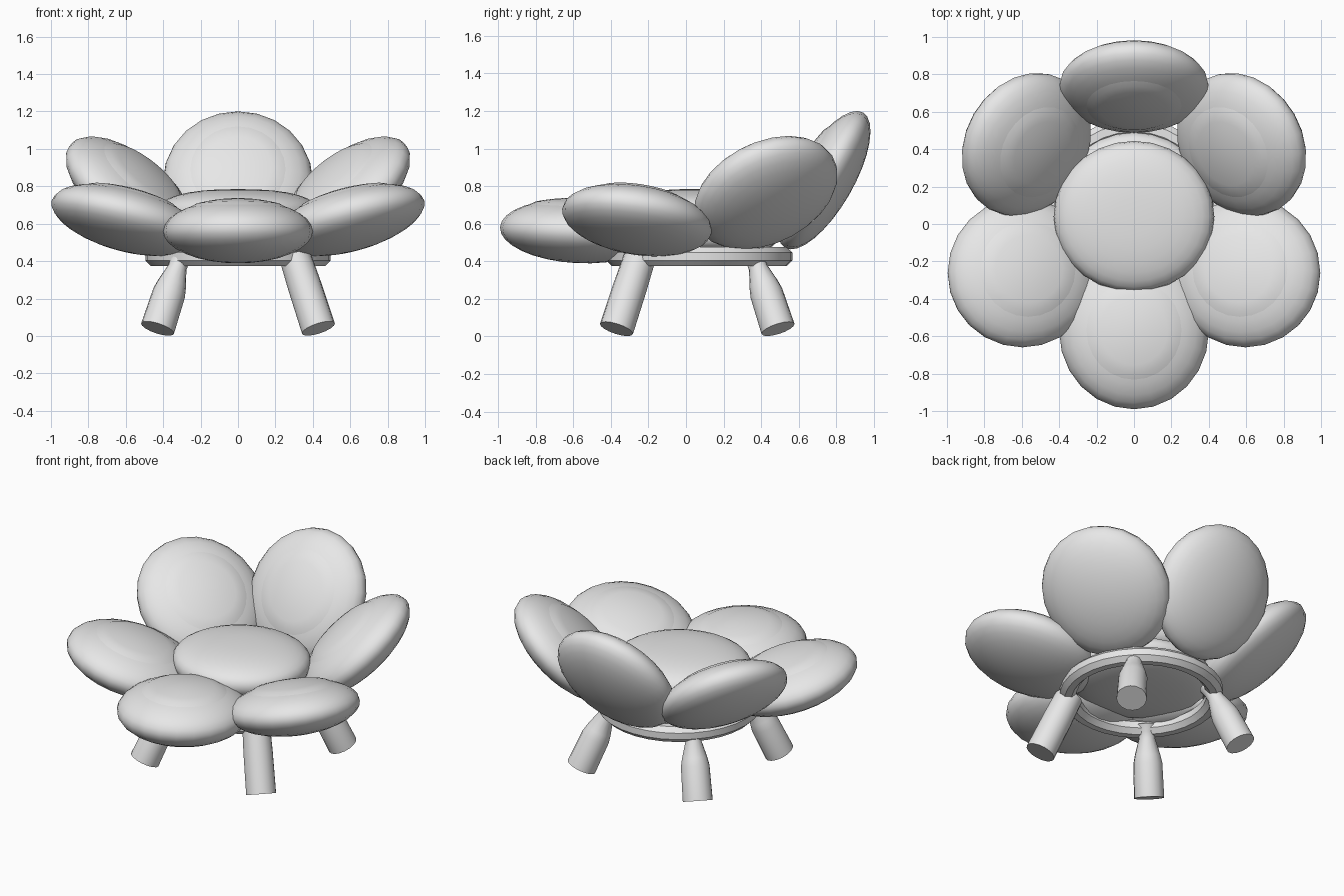
import bpy, bmesh, math
from mathutils import Matrix, Vector

if "Cube" in bpy.data.objects:
    bpy.data.objects.remove(bpy.data.objects["Cube"])

grey = bpy.data.materials.new("light_grey")
grey.diffuse_color = (0.8, 0.8, 0.8, 1)
grey.use_nodes = True
grey.node_tree.nodes["Principled BSDF"].inputs["Base Color"].default_value = grey.diffuse_color


def lathe(name, profile, segments, matrix):
    """Spin (radius, height) points, listed bottom to top, round local z."""
    bm = bmesh.new()
    rings = []
    for r, z in profile:
        if r < 1e-5:
            rings.append([bm.verts.new((0, 0, z))])
        else:
            rings.append([bm.verts.new((r * math.cos(math.tau * i / segments),
                                        r * math.sin(math.tau * i / segments), z))
                          for i in range(segments)])
    for a, b in zip(rings, rings[1:]):
        for i in range(segments):
            j = (i + 1) % segments
            if len(a) == 1:
                bm.faces.new((a[0], b[j], b[i]))
            elif len(b) == 1:
                bm.faces.new((a[i], a[j], b[0]))
            else:
                bm.faces.new((a[i], a[j], b[j], b[i]))
    bm.transform(matrix)
    bmesh.ops.recalc_face_normals(bm, faces=bm.faces)
    mesh = bpy.data.meshes.new(name)
    bm.to_mesh(mesh)
    bm.free()
    mesh.materials.append(grey)
    obj = bpy.data.objects.new(name, mesh)
    bpy.context.collection.objects.link(obj)
    return obj


def oval(radius, half, power=2.0, steps=16):
    """Half outline of a flattened round cushion."""
    pts = []
    for k in range(steps + 1):
        t = -math.pi / 2 + math.pi * k / steps
        c, s = max(math.cos(t), 0), math.sin(t)
        pts.append((radius * c ** (2 / power),
                    half * math.copysign(abs(s) ** (2 / power), s)))
    pts[0], pts[-1] = (0, -half), (0, half)
    return pts


# Petals: tilted cushions, steeper towards the back
def petal(name, centre, heading, tilt, half):
    m = (Matrix.Translation(centre)
         @ Matrix.Rotation(math.radians(heading), 4, 'Z')
         @ Matrix.Rotation(-math.radians(tilt), 4, 'Y')
         @ Matrix.Diagonal((1.04, 1, 1, 1)))
    lathe(name, oval(0.4, half), 24, m)
    # slightly raised pad in the middle of the petal's upper face
    rim = half * math.sqrt(1 - (0.27 / 0.4) ** 2)
    top = half + 0.006
    pad = [(0.27, rim - 0.004)]
    for k in range(1, 7):
        r = 0.27 * (1 - k / 6)
        pad.append((r, rim + (top - rim) * (1 - (r / 0.27) ** 2)
                    + 0.008 * (r / 0.27) ** 2))
    lathe(name + "_pad", pad, 24, m)


petal("front_petal", (0, -0.575, 0.56), -90, 3, 0.17)
petal("back_petal", (0, 0.735, 0.832), 90, 60, 0.155)
for side, sx in (("right", 1), ("left", -1)):
    def turn(a):
        return a if sx > 0 else 180 - a
    petal(side + "_front_petal", (sx * 0.597, -0.26, 0.62), turn(-30), 16.7, 0.16)
    petal(side + "_back_petal", (sx * 0.575, 0.425, 0.765), turn(30), 42, 0.16)

# Seat cushion and the shell beneath it
lathe("seat_cushion", oval(0.425, 0.125, 2.4), 28,
      Matrix.Translation((0, 0.04, 0.66)) @ Matrix.Diagonal((1.01, 0.95, 1, 1)))
lathe("seat_shell", oval(0.43, 0.11, 2.4), 28, Matrix.Translation((0, 0.06, 0.53)))

# Support ring
ring = [(0.445 + 0.055 * math.cos(math.tau * k / 8 + math.pi / 8),
         0.055 * math.sin(math.tau * k / 8 + math.pi / 8)) for k in range(9)]
lathe("support_ring", ring, 32, Matrix.Translation((0, 0.07, 0.425)))

# Splayed legs: one straight, three with a narrow neck
STRAIGHT = [(0, 0), (0.092, 0), (0.09, 0.25), (0.085, 0.42), (0, 0.42)]
NECKED = [(0, 0), (0.092, 0), (0.088, 0.21), (0.078, 0.26), (0.05, 0.36),
          (0.052, 0.40), (0.065, 0.45), (0, 0.45)]
for name, sx, sy in (("right_front_leg", 1, -1), ("left_front_leg", -1, -1),
                     ("right_back_leg", 1, 1), ("left_back_leg", -1, 1)):
    foot = Vector((sx * 0.43, 0.06 + sy * 0.43, 0.04))
    axis = Vector((-sx * 0.13, -sy * 0.13, 0.40))
    m = Matrix.Translation(foot) @ axis.to_track_quat('Z', 'Y').to_matrix().to_4x4()
    lathe(name, STRAIGHT if name == "right_front_leg" else NECKED, 16, m)

# Smooth surfaces with crisp edges
for obj in bpy.data.objects:
    obj.select_set(True)
    bpy.context.view_layer.objects.active = obj
bpy.ops.object.shade_smooth_by_angle(angle=math.radians(40))
